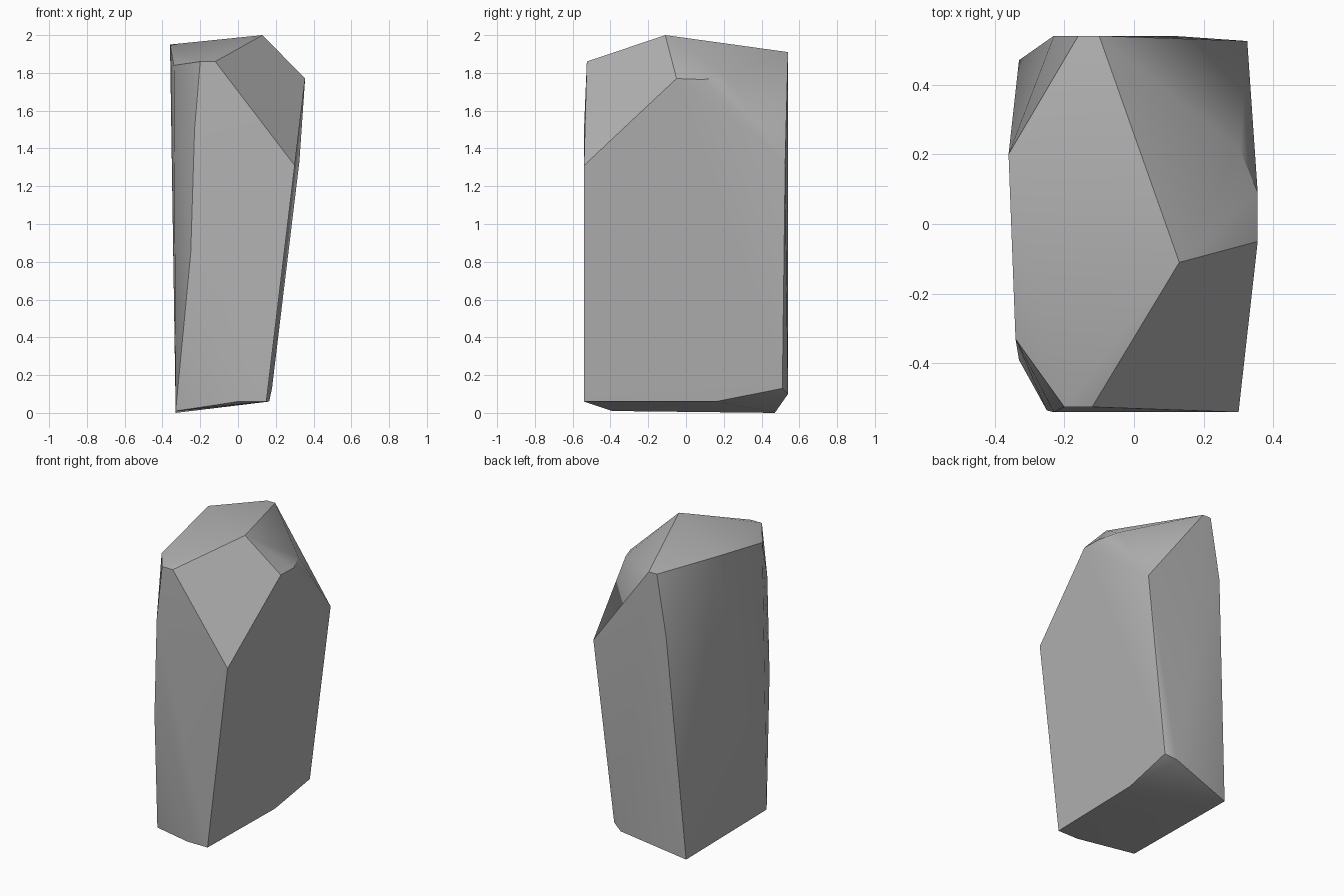
import bpy
import bmesh
from math import radians

default = bpy.data.objects.get("Cube")
if default:
    bpy.data.objects.remove(default, do_unlink=True)

# Stone colour
stone = bpy.data.materials.new("stone grey")
stone.use_nodes = True
grey = (0.45, 0.45, 0.45, 1)
stone.diffuse_color = grey
stone.node_tree.nodes["Principled BSDF"].inputs["Base Color"].default_value = grey

# Corner points of the chiselled boulder, grouped by region
crown = [(0.13, -0.11, 2.0), (-0.36, 0.20, 1.95), (-0.34, -0.33, 1.84),
         (-0.20, -0.525, 1.86), (-0.12, -0.525, 1.86),
         (-0.16, 0.54, 1.91), (-0.10, 0.54, 1.91)]
shoulder = [(0.355, -0.05, 1.77), (0.355, 0.09, 1.765), (0.305, 0.21, 1.78),
            (0.30, -0.54, 1.31), (0.325, 0.525, 1.33)]
sides = [(-0.23, -0.54, 1.5), (-0.25, -0.535, 0.85), (-0.23, 0.54, 1.5)]
foot = [(0.15, -0.54, 0.06), (0.0, -0.54, 0.06), (-0.33, -0.39, 0.01),
        (-0.33, 0.47, 0.0), (0.11, 0.54, 0.10), (0.18, 0.51, 0.13),
        (0.165, 0.16, 0.06)]

# Wrap the corners in a hull and merge coplanar facets
bm = bmesh.new()
for point in crown + shoulder + sides + foot:
    bm.verts.new(point)
hull = bmesh.ops.convex_hull(bm, input=bm.verts[:])
loose = {g for g in hull["geom_interior"] + hull["geom_unused"]
         if isinstance(g, bmesh.types.BMVert)}
bmesh.ops.delete(bm, geom=list(loose), context="VERTS")
bmesh.ops.dissolve_limit(bm, angle_limit=radians(1.5),
                         verts=bm.verts[:], edges=bm.edges[:])
bmesh.ops.recalc_face_normals(bm, faces=bm.faces[:])

mesh = bpy.data.meshes.new("boulder")
bm.to_mesh(mesh)
bm.free()
mesh.materials.append(stone)
boulder = bpy.data.objects.new("boulder", mesh)
bpy.context.collection.objects.link(boulder)

# Soft shading across shallow creases only
bpy.ops.object.select_all(action="DESELECT")
boulder.select_set(True)
bpy.context.view_layer.objects.active = boulder
bpy.ops.object.shade_smooth_by_angle(angle=radians(30))
